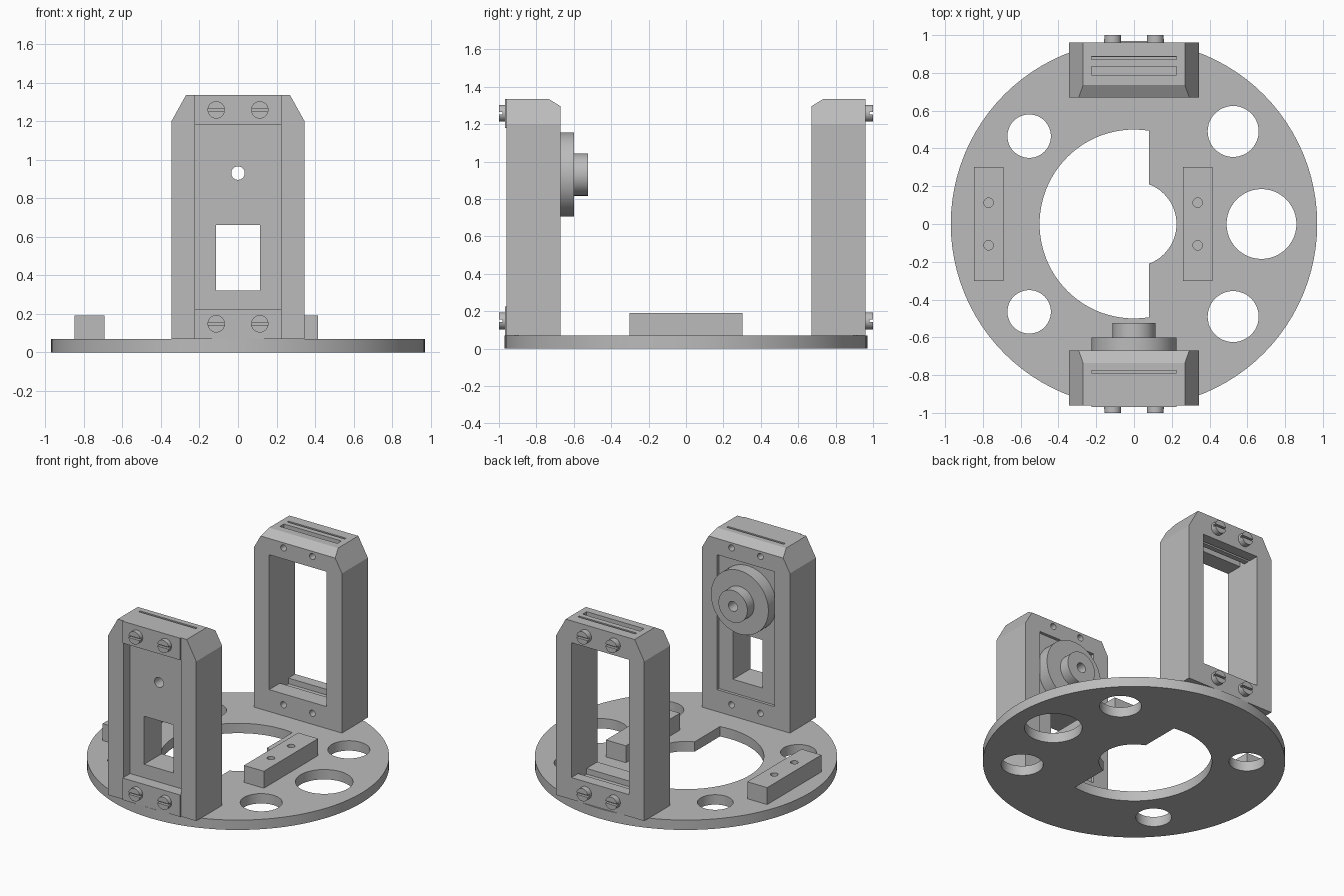
import bpy, bmesh
from math import cos, sin, acos, pi, radians
from mathutils import Matrix, Vector

if "Cube" in bpy.data.objects:
    bpy.data.objects.remove(bpy.data.objects["Cube"])

grey = bpy.data.materials.new("plain grey")
grey.use_nodes = True
colour = (0.5, 0.5, 0.5, 1)
grey.diffuse_color = colour
grey.node_tree.nodes["Principled BSDF"].inputs["Base Color"].default_value = colour


def finish(bm, name):
    bmesh.ops.recalc_face_normals(bm, faces=bm.faces[:])
    mesh = bpy.data.meshes.new(name)
    bm.to_mesh(mesh)
    bm.free()
    mesh.materials.append(grey)
    obj = bpy.data.objects.new(name, mesh)
    bpy.context.collection.objects.link(obj)
    return obj


def box(name, x, y, z):
    bm = bmesh.new()
    bmesh.ops.create_cube(bm, size=1)
    spans = (x, y, z)
    for v in bm.verts:
        v.co = [(a + b) / 2 + c * abs(b - a) for (a, b), c in zip(spans, v.co)]
    return finish(bm, name)


def cylinder(name, centre, r, lo, hi, axis="Z", segments=48):
    """Cylinder at a 2D centre, running from lo to hi along Z or Y."""
    bm = bmesh.new()
    bmesh.ops.create_cone(bm, cap_ends=True, segments=segments,
                          radius1=r, radius2=r, depth=abs(hi - lo))
    mid = (lo + hi) / 2
    if axis == "Y":
        m = Matrix.Translation((centre[0], mid, centre[1])) @ Matrix.Rotation(pi / 2, 4, "X")
    else:
        m = Matrix.Translation((centre[0], centre[1], mid))
    bm.transform(m)
    return finish(bm, name)


def prism(name, points, offset):
    bm = bmesh.new()
    face = bm.faces.new([bm.verts.new(p) for p in points])
    new = bmesh.ops.extrude_face_region(bm, geom=[face])["geom"]
    bmesh.ops.translate(bm, vec=offset,
                        verts=[g for g in new if isinstance(g, bmesh.types.BMVert)])
    return finish(bm, name)


def cut(obj, *cutters):
    bpy.ops.object.select_all(action="DESELECT")
    bpy.context.view_layer.objects.active = obj
    obj.select_set(True)
    for c in cutters:
        mod = obj.modifiers.new("cut", "BOOLEAN")
        mod.operation = "DIFFERENCE"
        mod.solver = "EXACT"
        mod.object = c
        bpy.ops.object.modifier_apply(modifier=mod.name)
        bpy.data.objects.remove(c)
    return obj


# Round base with a keyhole opening and lightening holes
base = cylinder("base_plate", (0, 0), 0.97, 0, 0.07, segments=96)
STEP_X, BIG, SMALL = 0.08, 0.5, 0.225


def arc(r, start, end, n):
    return [(r * cos(start + (end - start) * i / n),
             r * sin(start + (end - start) * i / n), -0.1) for i in range(n + 1)]


a, b = acos(STEP_X / BIG), acos(STEP_X / SMALL)
keyhole = prism("keyhole", arc(BIG, a, 2 * pi - a, 48) + arc(SMALL, -b, b, 24), (0, 0, 0.3))
holes = [(0.675, 0, 0.185)]
for s in (-1, 1):
    holes += [(-0.555, s * 0.465, 0.115), (0.525, s * 0.49, 0.135)]
cut(base, keyhole, *[cylinder("hole", (x, y), r, -0.1, 0.2) for x, y, r in holes])

# Drilled mounting blocks
for name, x in (("right_block", -0.77), ("left_block", 0.337)):
    block = box(name, (x - 0.078, x + 0.078), (-0.303, 0.303), (0.07, 0.19))
    cut(block, *[cylinder("drill", (x, s * 0.113), 0.025, 0.1, 0.3, segments=24)
                 for s in (-1, 1)])

# Upright frames
W, OPEN, LOW, HIGH = 0.345, 0.225, 0.225, 1.18
SCREWS = [(x, z) for x in (-0.113, 0.113) for z in (0.148, 1.258)]


def frame(name, s):
    outline = [(-W, 0.07), (W, 0.07), (W, 1.2), (0.27, 1.335), (-0.27, 1.335), (-W, 1.2)]
    obj = prism(name, [(x, s * 0.67, z) for x, z in outline], (0, s * 0.29, 0))
    # bevel along the inner top edge
    bm = bmesh.new()
    bm.from_mesh(obj.data)
    res = bmesh.ops.bisect_plane(bm, geom=bm.verts[:] + bm.edges[:] + bm.faces[:],
                                 plane_co=(0, s * 0.67, 1.295),
                                 plane_no=Vector((0, -s * 0.04, 0.065)), clear_outer=True)
    rim = [g for g in res["geom_cut"] if isinstance(g, bmesh.types.BMEdge)]
    bmesh.ops.holes_fill(bm, edges=rim)
    bmesh.ops.recalc_face_normals(bm, faces=bm.faces[:])
    bm.to_mesh(obj.data)
    bm.free()
    # main opening and screw holes on the inner face
    cut(obj, box("opening", (-OPEN, OPEN), (s * 0.5, s * 1.1), (LOW, HIGH)),
        *[cylinder("bore", p, 0.022, s * 0.6, s * 0.75, "Y", 20) for p in SCREWS])
    return obj


def slot(y0, y1, z0, z1):
    return box("slot", (-OPEN, OPEN), (y0, y1), (z0, z1))


def screws(name, s, seat):
    for i, p in enumerate(SCREWS):
        head = cylinder(f"{name}_{i + 1}", p, 0.045, s * seat, s, "Y", 32)
        cut(head, box("groove", (p[0] - 0.06, p[0] + 0.06), (s * 0.98, s * 1.05),
                      (p[1] - 0.007, p[1] + 0.007)))


back = frame("back_frame", 1)
cut(back, slot(0.79, 0.835, 1.1, 1.4), slot(0.872, 0.887, 1.1, 1.4),
    slot(0.79, 0.885, 0.185, 0.3))
screws("back_screw", 1, 0.955)

front = frame("front_frame", -1)
cut(front, slot(-0.79, -0.775, 1.1, 1.4))
screws("front_screw", -1, 0.965)
for name, z in (("lower_clamp", (0.07, LOW)), ("upper_clamp", (HIGH, 1.335))):
    box(name, (-OPEN, OPEN), (-0.968, -0.955), z)

# Panel in the front frame, with a shaft hole and a window
AXLE = (0, 0.93)


def axle_bore():
    return cylinder("axle_bore", AXLE, 0.035, -1.1, -0.4, "Y", 32)


panel = box("motor_panel", (-OPEN, OPEN), (-0.885, -0.69), (LOW, HIGH))
cut(panel, box("window", (-0.115, 0.115), (-1, -0.5), (0.32, 0.66)), axle_bore())

# Wheel and hub
cut(cylinder("wheel", AXLE, 0.225, -0.69, -0.6, "Y", 64), axle_bore())
cut(cylinder("wheel_hub", AXLE, 0.113, -0.6, -0.525, "Y", 48), axle_bore())

# Smooth round walls, keep edges sharp
bpy.ops.object.select_all(action="DESELECT")
for obj in bpy.context.collection.objects:
    if obj.type == "MESH":
        obj.select_set(True)
        bpy.context.view_layer.objects.active = obj
bpy.ops.object.shade_smooth_by_angle(angle=radians(25))
